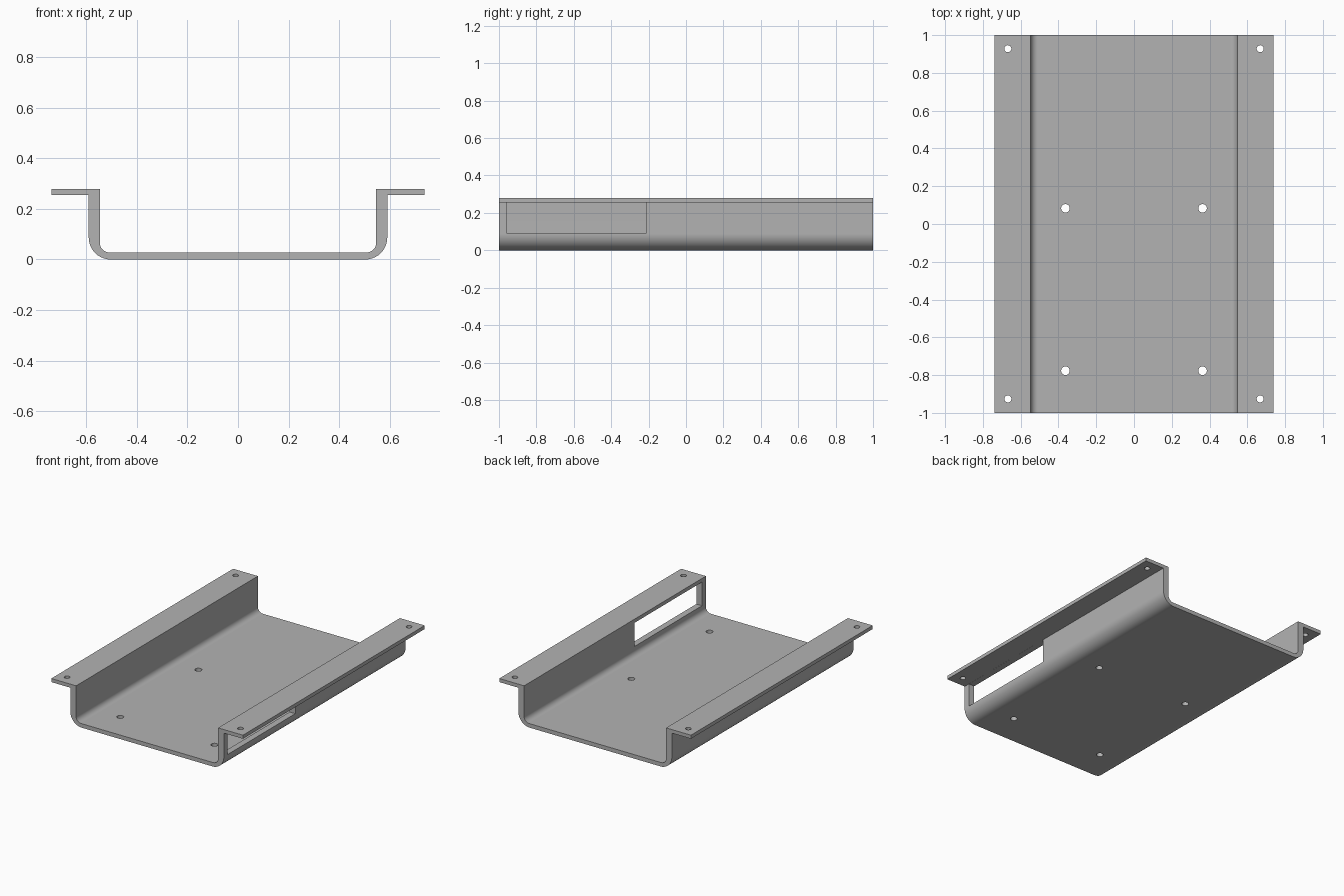
import bpy, bmesh, math
from mathutils import Matrix, Vector

if "Cube" in bpy.data.objects:
    bpy.data.objects.remove(bpy.data.objects["Cube"], do_unlink=True)

# Main dimensions
WALL_IN, WALL_OUT, FLANGE_X = 0.547, 0.591, 0.738
FLOOR_TOP, FLANGE_LOW, HEIGHT = 0.028, 0.255, 0.28
R_IN, R_OUT, STEPS = 0.038, 0.087, 10

grey = bpy.data.materials.new("bracket grey")
grey.use_nodes = True
colour = (0.45, 0.45, 0.45, 1)
grey.diffuse_color = colour
grey.node_tree.nodes["Principled BSDF"].inputs["Base Color"].default_value = colour


def make_object(name, bm):
    bmesh.ops.recalc_face_normals(bm, faces=bm.faces)
    mesh = bpy.data.meshes.new(name)
    bm.to_mesh(mesh)
    bm.free()
    mesh.materials.append(grey)
    obj = bpy.data.objects.new(name, mesh)
    bpy.context.collection.objects.link(obj)
    return obj


def bend(wall_x, floor_z, radius):
    """Quarter-round from the floor up to the wall."""
    cx, cz = wall_x - radius, floor_z + radius
    angles = [math.pi / 2 * i / STEPS for i in range(STEPS + 1)]
    return [(cx + radius * math.sin(a), cz - radius * math.cos(a)) for a in angles]


# Channel: half profile (outside then inside), mirrored and extruded along y
outer = bend(WALL_OUT, 0, R_OUT) + [(WALL_OUT, FLANGE_LOW), (FLANGE_X, FLANGE_LOW)]
inner = [(FLANGE_X, HEIGHT), (WALL_IN, HEIGHT)] + bend(WALL_IN, FLOOR_TOP, R_IN)[::-1]
half = outer + inner
profile = half + [(-x, z) for x, z in reversed(half)]

bm = bmesh.new()
face = bm.faces.new([bm.verts.new((x, -1, z)) for x, z in profile])
extruded = bmesh.ops.extrude_face_region(bm, geom=[face])["geom"]
moved = [v for v in extruded if isinstance(v, bmesh.types.BMVert)]
bmesh.ops.translate(bm, verts=moved, vec=(0, 2, 0))
# extrusion keeps the first cap, so the solid is closed at both ends
bracket = make_object("mounting_bracket", bm)

# Cutters: screw holes in the flanges and floor, window in the left wall
bm = bmesh.new()


def drill(x, y, z, radius):
    bmesh.ops.create_cone(bm, cap_ends=True, segments=32, radius1=radius, radius2=radius,
                          depth=0.1, matrix=Matrix.Translation((x, y, z)))


for side in (-1, 1):
    for y in (-0.926, 0.928):
        drill(side * 0.668, y, 0.27, 0.0185)
    for y in (-0.777, 0.083):
        drill(side * 0.363, y, 0.015, 0.0225)

low = Vector((WALL_IN - 0.03, -0.957, 0.09))
high = Vector((WALL_OUT + 0.03, -0.214, FLANGE_LOW - 0.0005))
bmesh.ops.create_cube(bm, size=1, matrix=Matrix.Translation((low + high) / 2)
                      @ Matrix.Diagonal((*(high - low), 1)))
cutter = make_object("opening_cutter", bm)
cutter.hide_render = True

bpy.context.view_layer.objects.active = bracket
bracket.select_set(True)
cut = bracket.modifiers.new("openings", "BOOLEAN")
cut.operation, cut.solver, cut.object = "DIFFERENCE", "EXACT", cutter
bpy.ops.object.modifier_apply(modifier=cut.name)
bpy.data.objects.remove(cutter, do_unlink=True)

# Smooth bends and holes, flat sheet faces
bpy.ops.object.shade_smooth_by_angle(angle=math.radians(30))
weighted = bracket.modifiers.new("flat sheet shading", "WEIGHTED_NORMAL")
weighted.keep_sharp = True
